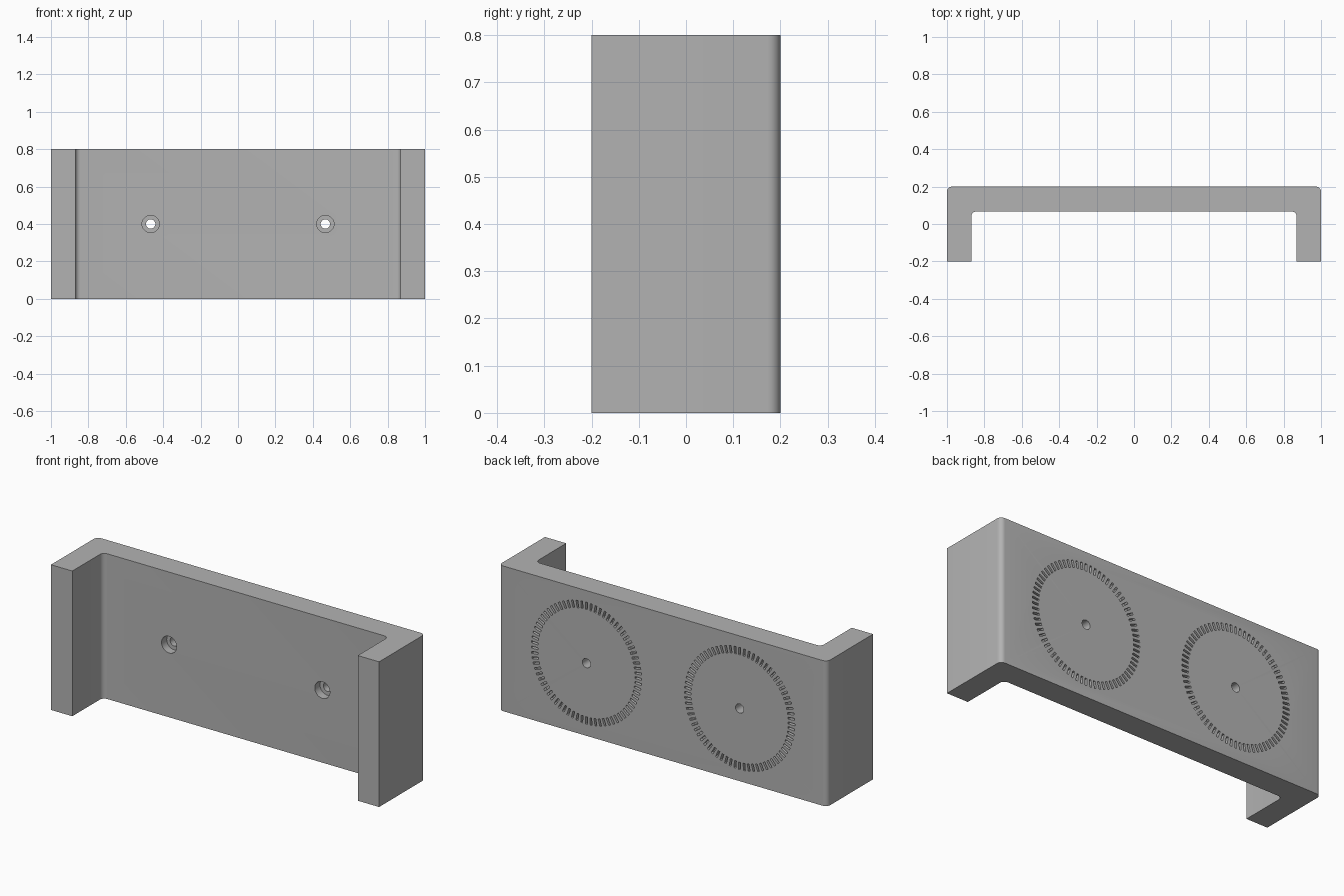
import bpy
import bmesh
from math import pi
from mathutils import Matrix

cube = bpy.data.objects.get("Cube")
if cube:
    bpy.data.objects.remove(cube, do_unlink=True)

HEIGHT, BACK, WEB, LEG = 0.8, 0.2, 0.067, 0.87
HOLE_X, RING_R, TEETH = 0.467, 0.316, 72

grey = bpy.data.materials.new("plain grey")
grey.use_nodes = True
grey.diffuse_color = (0.45, 0.45, 0.45, 1)
grey.node_tree.nodes["Principled BSDF"].inputs["Base Color"].default_value = (0.45, 0.45, 0.45, 1)


def make_object(name, bm):
    bmesh.ops.recalc_face_normals(bm, faces=bm.faces)
    mesh = bpy.data.meshes.new(name)
    bm.to_mesh(mesh)
    bm.free()
    mesh.materials.append(grey)
    obj = bpy.data.objects.new(name, mesh)
    bpy.context.collection.objects.link(obj)
    return obj


def add_cylinder(bm, x, radius, y0, y1):
    place = Matrix.Translation((x, (y0 + y1) / 2, HEIGHT / 2)) @ Matrix.Rotation(pi / 2, 4, "X")
    bmesh.ops.create_cone(bm, cap_ends=True, segments=32, radius1=radius,
                          radius2=radius, depth=y1 - y0, matrix=place)


# U-shaped bracket: profile extruded upwards, corners rounded
bm = bmesh.new()
half = [(1, BACK), (1, -BACK), (LEG, -BACK), (LEG, WEB)]
outline = half + [(-x, y) for x, y in reversed(half)]
base = bm.faces.new([bm.verts.new((x, y, 0)) for x, y in outline])
top = bmesh.ops.extrude_face_region(bm, geom=[base])["geom"]
bmesh.ops.translate(bm, vec=(0, 0, HEIGHT),
                    verts=[v for v in top if isinstance(v, bmesh.types.BMVert)])
bmesh.ops.recalc_face_normals(bm, faces=bm.faces)
corners = [e for e in bm.edges
           if abs(e.verts[0].co.z - e.verts[1].co.z) > 0.5 and e.verts[0].co.y > 0]
bmesh.ops.bevel(bm, geom=corners, offset=0.027, segments=6, profile=0.5, affect="EDGES")
bracket = make_object("bracket", bm)

# Cutters: screw holes, counterbores, and the rings of radial notches on the back
holes, bores, notches = bmesh.new(), bmesh.new(), bmesh.new()
for x in (-HOLE_X, HOLE_X):
    add_cylinder(holes, x, 0.025, -0.1, 0.3)
    add_cylinder(bores, x, 0.046, -0.1, WEB + 0.045)
    for i in range(TEETH):
        place = (Matrix.Translation((x, BACK, HEIGHT / 2))
                 @ Matrix.Rotation(i * 2 * pi / TEETH, 4, "Y")
                 @ Matrix.Translation((RING_R, 0, 0))
                 @ Matrix.Diagonal((0.04, 0.04, 0.011, 1)))
        bmesh.ops.create_cube(notches, size=1, matrix=place)

cutters = [make_object("screw_hole_cutter", holes),
           make_object("counterbore_cutter", bores),
           make_object("notch_ring_cutter", notches)]
bpy.context.view_layer.objects.active = bracket
for cutter in cutters:
    cutter.hide_render = True
    cut = bracket.modifiers.new(cutter.name, "BOOLEAN")
    cut.operation = "DIFFERENCE"
    cut.solver = "EXACT"
    cut.object = cutter
    bpy.ops.object.modifier_apply(modifier=cut.name)
    bpy.data.objects.remove(cutter, do_unlink=True)

# Smooth the round corners and hole walls, keep edges crisp
bpy.ops.object.select_all(action="DESELECT")
bracket.select_set(True)
bpy.ops.object.shade_smooth_by_angle(angle=pi / 6)
